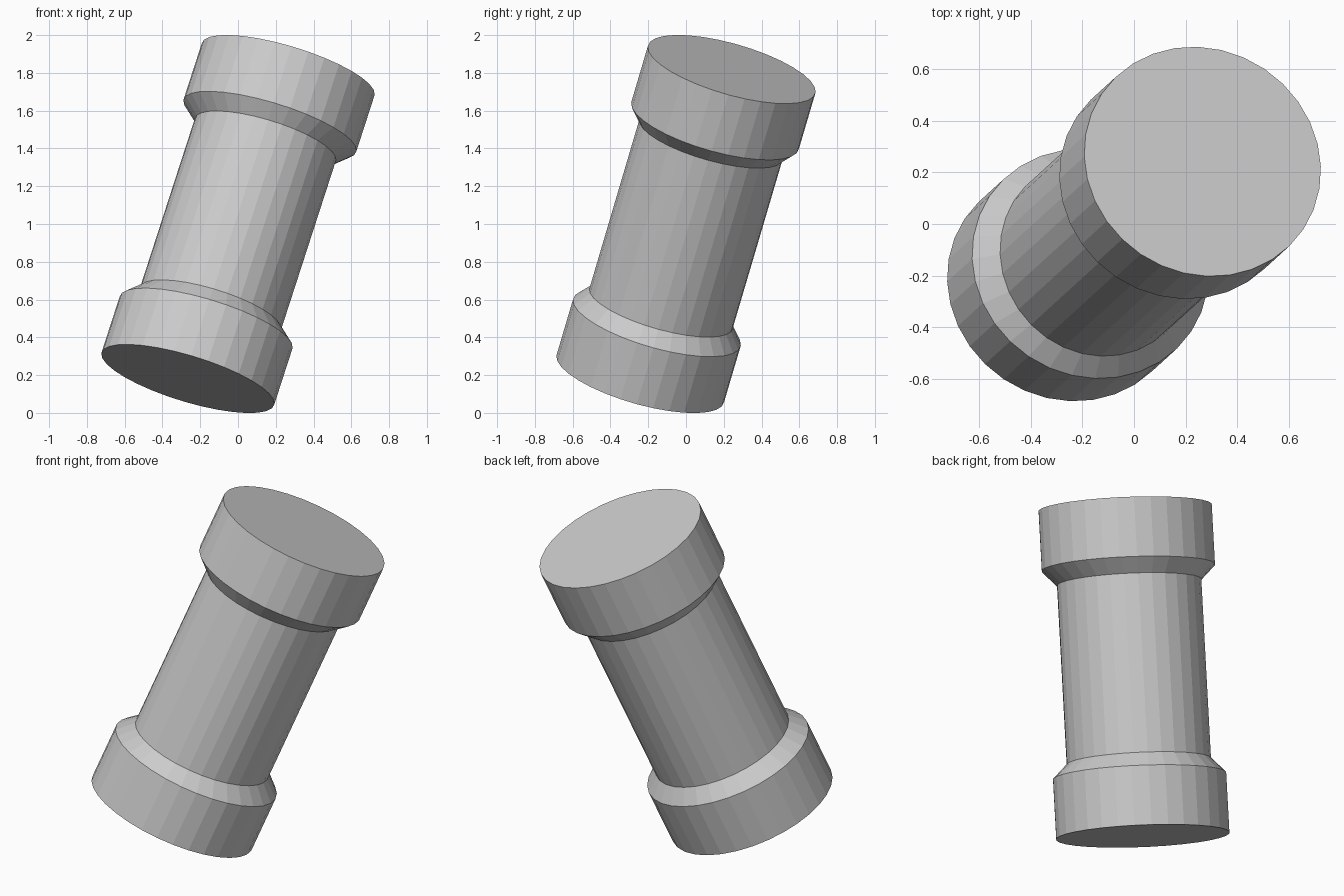
import bpy, bmesh, math
from mathutils import Vector

if "Cube" in bpy.data.objects:
    bpy.data.objects.remove(bpy.data.objects["Cube"])

SIDES = 32
AXIS = Vector((0.531, 0.484, 1.638))      # end-cap centre to end-cap centre
MID = Vector((0, 0, 1))
TILT = Vector((0, 0, 1)).rotation_difference(Vector((0.306, 0.287, 1)))

# Half of the profile: (fraction along axis, radius x, radius y); other end is mirrored
half = [(0.0, 0.478, 0.461), (0.182, 0.478, 0.461), (0.227, 0.39, 0.394)]
profile = half + [(1 - t, rx, ry) for t, rx, ry in reversed(half)]

bm = bmesh.new()


def ring(t, rx, ry):
    centre = MID + AXIS * (t - 0.5)
    angles = [2 * math.pi * i / SIDES for i in range(SIDES)]
    return [bm.verts.new(centre + TILT @ Vector((rx * math.cos(a), ry * math.sin(a), 0)))
            for a in angles]


# Flanged column: collar, chamfer, shaft, chamfer, collar
rings = [ring(*p) for p in profile]
for low, high in zip(rings, rings[1:]):
    for i in range(SIDES):
        j = (i + 1) % SIDES
        bm.faces.new((low[i], low[j], high[j], high[i]))

# End caps
bm.faces.new(rings[0][::-1])
bm.faces.new(rings[-1])

mesh = bpy.data.meshes.new("tilted_column")
bm.to_mesh(mesh)
bm.free()
bpy.context.collection.objects.link(bpy.data.objects.new("tilted_column", mesh))
